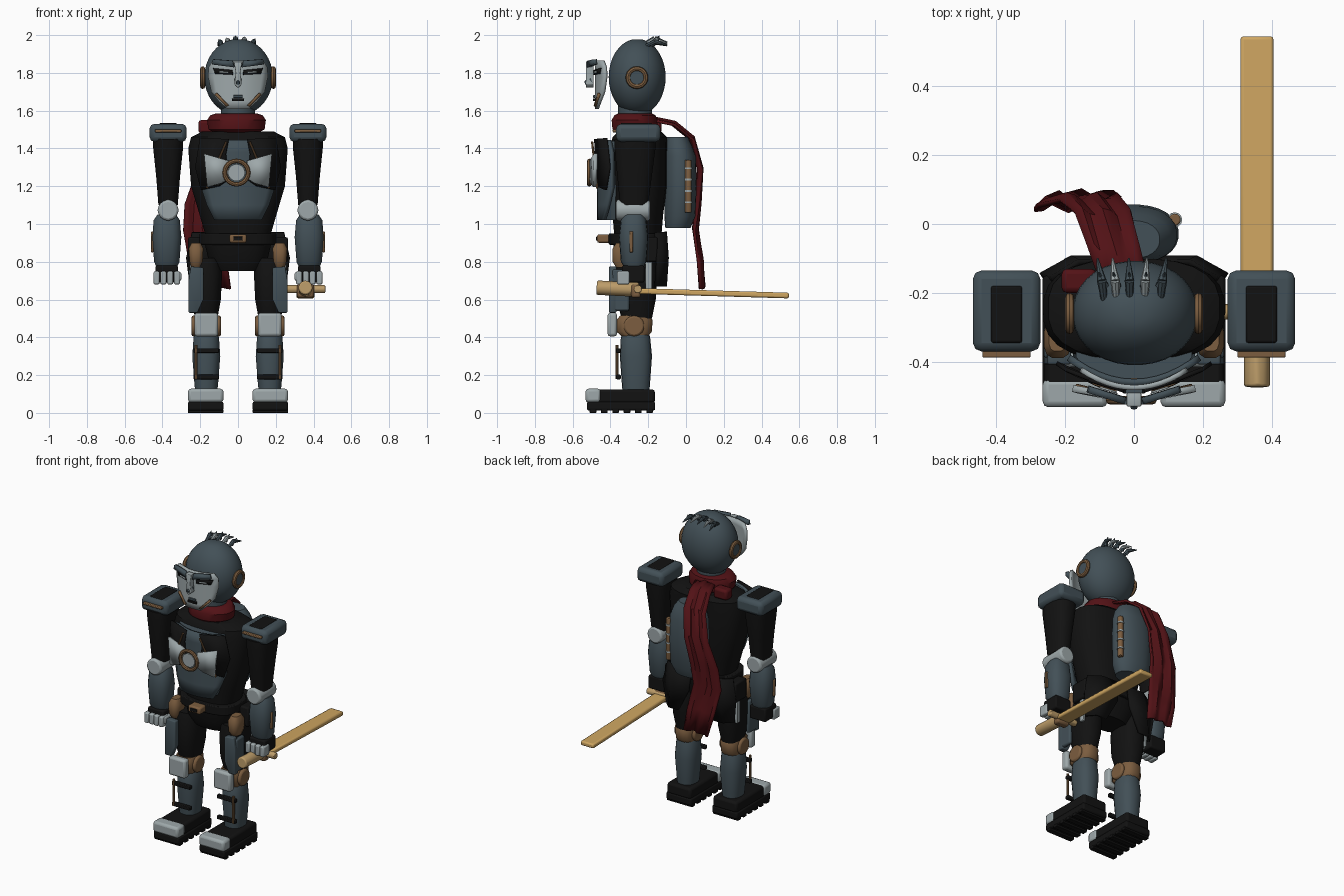
import bpy, bmesh, math
from mathutils import Vector

if "Cube" in bpy.data.objects:
    bpy.data.objects.remove(bpy.data.objects["Cube"])


def material(name, *rgb):
    m = bpy.data.materials.new(name)
    m.use_nodes = True
    m.diffuse_color = (*rgb, 1)
    m.node_tree.nodes["Principled BSDF"].inputs["Base Color"].default_value = (*rgb, 1)
    return m


SLATE = material("slate", .055, .08, .095)
BLACK = material("black", .006, .006, .006)
SILVER = material("silver", .34, .39, .4)
BROWN = material("brown", .2, .11, .05)
RED = material("dark_red", .085, .006, .008)
WOOD = material("light_wood", .62, .38, .12)
GRIP = material("grip_wood", .5, .33, .14)


def finish(name, bm, mat, bevel=0, thick=0):
    """Turn a bmesh into a shaded object with optional thickness and bevel."""
    bmesh.ops.recalc_face_normals(bm, faces=bm.faces)
    me = bpy.data.meshes.new(name)
    bm.to_mesh(me)
    bm.free()
    me.materials.append(mat)
    me.shade_smooth()
    me.set_sharp_from_angle(angle=math.radians(38))
    ob = bpy.data.objects.new(name, me)
    bpy.context.collection.objects.link(ob)
    if thick:
        mod = ob.modifiers.new("thickness", "SOLIDIFY")
        mod.thickness, mod.offset = thick, 0
    if bevel:
        mod = ob.modifiers.new("bevel", "BEVEL")
        mod.width, mod.segments = bevel, 2
    return ob


def box(name, xs, ys, zs, mat, bevel=.01):
    """Box given by its low and high limits on each axis."""
    bm = bmesh.new()
    bmesh.ops.create_cube(bm, size=1)
    lims = (xs, ys, zs)
    for v in bm.verts:
        v.co = [sum(l) / 2 + c * abs(l[1] - l[0]) for c, l in zip(v.co, lims)]
    return finish(name, bm, mat, bevel)


def skin(bm, rings, closed):
    rows = [[bm.verts.new(p) for p in r] for r in rings]
    n = len(rows[0])
    for a, b in zip(rows, rows[1:]):
        for i in range(n if closed else n - 1):
            j = (i + 1) % n
            bm.faces.new((a[i], a[j], b[j], b[i]))
    return rows


def loft(name, cx, sections, mat, n=20, power=2.0, bevel=0):
    """Stack of superellipses; a section is (z, x radius, y front, y back)."""
    def c(v):
        return math.copysign(abs(v) ** (2 / power), v)
    rings = []
    for z, rx, y0, y1 in sections:
        turn = [math.tau * (i + .5) / n for i in range(n)]
        rings.append([(cx + rx * c(math.cos(t)), (y0 + y1) / 2 + (y1 - y0) / 2 * c(math.sin(t)), z)
                      for t in turn])
    bm = bmesh.new()
    rows = skin(bm, rings, True)
    bm.faces.new(rows[0])
    bm.faces.new(rows[-1])
    return finish(name, bm, mat, bevel)


def sheet(name, rows, mat, thick):
    bm = bmesh.new()
    skin(bm, rows, False)
    return finish(name, bm, mat, thick=thick)


def shell(name, y, bend, rows, mat, thick=.015):
    """Curved plate: rows of (z, half width), sides sweeping back."""
    cols = [i / 5 for i in range(-5, 6)]
    return sheet(name, [[(u * w, y + bend * (u * w) ** 2, z) for u in cols] for z, w in rows], mat, thick)


def plate(name, pts, y, mat, s=1, bend=0, thick=.012, bevel=0):
    """Flat outline in x and z, mirrored by s."""
    bm = bmesh.new()
    bm.faces.new([bm.verts.new((s * x, y + bend * x * x, z)) for x, z in pts])
    return finish(name, bm, mat, bevel, thick)


def rod(name, a, b, r, mat, r2=None, n=16, bevel=0):
    a, b = Vector(a), Vector(b)
    bm = bmesh.new()
    bmesh.ops.create_cone(bm, cap_ends=True, segments=n, radius1=r, radius2=r if r2 is None else r2,
                          depth=(b - a).length)
    q = (b - a).to_track_quat("Z", "Y")
    for v in bm.verts:
        v.co = q @ v.co + (a + b) / 2
    return finish(name, bm, mat, bevel)


def ring(name, centre, radius, tube, axis, mat):
    bm = bmesh.new()
    c, k = Vector(centre), Vector(axis).to_track_quat("Z", "Y")
    rings = []
    for i in range(25):
        t = math.tau * i / 24
        d = Vector((math.cos(t), math.sin(t), 0))
        rings.append([c + k @ (d * (radius + tube * math.cos(p)) + Vector((0, 0, tube * math.sin(p))))
                      for p in [math.tau * j / 8 for j in range(8)]])
    skin(bm, rings, True)
    bmesh.ops.remove_doubles(bm, verts=bm.verts, dist=.0001)
    return finish(name, bm, mat)


def dome(z0, z1, rx, y0, y1, steps=12):
    """Sections of an ellipsoid."""
    out, mid, half = [], (y0 + y1) / 2, (y1 - y0) / 2
    for i in range(steps + 1):
        t = math.pi * (.06 + .88 * i / steps)
        k = math.sin(t)
        out.append(((z0 + z1) / 2 - (z1 - z0) / 2 * math.cos(t), rx * k, mid - half * k, mid + half * k))
    return out


# Head, ears and hair
loft("head", .003, dome(1.575, 1.98, .182, -.41, -.107, 16), SLATE, 32, 2.1)
loft("neck", 0, [(1.45, .09, -.36, -.18), (1.63, .09, -.36, -.18)], SLATE)
for s in (-1, 1):
    rod("ear_disc", (s * .16, -.26, 1.775), (s * .192, -.26, 1.775), .045, SLATE, n=24)
    ring("ear_ring", (s * .187, -.26, 1.775), .047, .013, (1, 0, 0), BROWN)
for i, x in enumerate((-.085, -.05, -.012, .03, .075)):
    top = 1.985 - abs(x) * .25
    m = SILVER if i in (1, 3) else SLATE
    rod("hair_root", (x, -.235, top - .035), (x * 1.1, -.165, top), .008, m, .014, 8)
    rod("hair_tip", (x * 1.1, -.165, top), (x * 1.25, -.1, top - .02), .014, m, .003, 8)
    rod("hair_spike", (x, -.18, top - .02), (x * 1.2, -.14, top + .014), .014, SLATE, .002, 6)

# Floating face mask
shell("face_mask", -.475, 2.2, [(1.61, .055), (1.65, .1), (1.7, .138), (1.78, .155), (1.83, .152), (1.865, .13)], SILVER)
plate("nose", [(0, 1.72), (.02, 1.74), (.012, 1.8), (.022, 1.86), (-.022, 1.86), (-.012, 1.8), (-.02, 1.74)],
      -.51, SILVER, thick=.04, bevel=.004)
rod("nose_tip", (0, -.5, 1.76), (0, -.535, 1.745), .022, SLATE, .01, 6)
box("mouth", (-.032, .032), (-.492, -.478), (1.65, 1.665), BLACK, .003)
box("lip", (-.025, .025), (-.492, -.478), (1.668, 1.682), SLATE, .003)
for s in (-1, 1):
    plate("brow", [(.02, 1.83), (.135, 1.845), (.13, 1.872), (.03, 1.865)], -.515, SLATE, s, 2, .02)
    plate("eye", [(.028, 1.79), (.12, 1.795), (.132, 1.825), (.03, 1.815)], -.487, BLACK, s, 2, .009)
    plate("eye_light", [(.05, 1.798), (.1, 1.8), (.098, 1.81), (.052, 1.807)], -.494, SILVER, s, 2, .006)
    plate("cheek_line", [(.05, 1.628), (.062, 1.622), (.122, 1.685), (.112, 1.694)], -.488, BROWN, s, 2, .012)

# Scarf: collar, knot and long tail
loft("scarf_collar", -.008, [(1.485, .12, -.37, -.16), (1.5, .15, -.39, -.15), (1.55, .157, -.395, -.15),
                             (1.575, .14, -.38, -.16), (1.585, .11, -.36, -.18)], RED, 24)
box("scarf_knot", (-.21, -.11), (-.2, -.13), (1.48, 1.55), RED, .015)
path = [(-.03, -.17, 1.56, .07), (-.06, -.07, 1.54, .075), (-.09, .03, 1.46, .08), (-.13, .075, 1.3, .085),
        (-.18, .065, 1.12, .1), (-.19, .05, .98, .1), (-.16, .075, .82, .1), (-.13, .085, .67, .09)]
sheet("scarf_tail", [[(x + w * u / 4, y + .012 * math.sin(u * 1.8 + z * 5), z - .015 * abs(u) / 4)
                      for u in range(-4, 5)] for x, y, z, w in path], RED, .014)

# Torso and chest
loft("torso", 0, [(.93, .17, -.38, -.13), (1.05, .205, -.39, -.12), (1.2, .25, -.4, -.1), (1.4, .265, -.4, -.1),
                  (1.46, .25, -.39, -.1), (1.49, .19, -.36, -.13)], BLACK, 24, 2.6)
shell("chest_plate", -.46, 2, [(1.02, .12), (1.1, .16), (1.19, .19), (1.38, .19), (1.445, .17)], SLATE, .02)
loft("chest_core", 0, [(1.02, .115, -.44, -.3), (1.19, .18, -.45, -.3), (1.44, .17, -.45, -.3)], SLATE)
for s in (-1, 1):
    plate("chest_panel", [(.05, 1.45), (.2, 1.455), (.225, 1.3), (.195, 1.18), (.1, 1.2), (.05, 1.235), (.065, 1.37)],
          -.485, BLACK, s, 1.6)
    plate("chest_wing", [(.05, 1.335), (.178, 1.372), (.162, 1.195), (.09, 1.215), (.05, 1.24)], -.503, SILVER, s, .8, .02)
    rod("chest_cord", (s * .062, -.497, 1.435), (s * .165, -.47, 1.19), .006, BROWN, n=8)
ring("chest_ring", (-.008, -.512, 1.272), .062, .012, (0, 1, 0), BROWN)
rod("chest_core_disc", (-.008, -.5, 1.272), (-.008, -.515, 1.272), .045, SILVER, n=24)

# Hips, belt, pouches and coat tails
loft("pelvis", 0, [(.75, .12, -.34, -.17), (.82, .16, -.38, -.14), (.95, .19, -.39, -.13)], BLACK, 20, 2.6)
loft("belt", 0, [(.89, .205, -.41, -.115), (.95, .205, -.41, -.115)], BLACK, 24, 2.8, .006)
box("buckle", (-.045, .045), (-.47, -.4), (.9, .945), BROWN)
box("buckle_core", (-.025, .025), (-.476, -.46), (.912, .933), BLACK, .003)
for s in (-1, 1):
    loft("hip_pouch", s * .222, [(.77, .025, -.37, -.3), (.8, .035, -.39, -.28), (.87, .04, -.39, -.28),
                                 (.9, .025, -.37, -.3)], BROWN, 12, 3)
    box("side_pouch", (s * .2, s * .265), (-.27, -.15), (.8, .93), BLACK)
    sheet("coat_tail", [[(s * x, y, .96 - .02 * x) for x, y in ((.04, -.11), (.16, -.11), (.24, -.16))],
                        [(s * x, y, .82) for x, y in ((.05, -.1), (.18, -.1), (.27, -.15))],
                        [(s * x, y, .67) for x, y in ((.13, -.11), (.2, -.11), (.25, -.16))]], BLACK, .018)
    box("hip_blade", (s * .235, s * .255), (-.215, -.18), (.65, .8), SILVER, .005)

# Backpack with side tubes
loft("backpack", -.005, [(.98, .1, -.11, .025), (1.04, .128, -.115, .05), (1.2, .135, -.115, .057),
                         (1.36, .13, -.115, .052), (1.42, .11, -.11, .03), (1.46, .08, -.1, .01)], SLATE, 28, 2.2)
for s in (-1, 1):
    rod("pack_tube", (s * .118, .012, 1.06), (s * .118, .012, 1.34), .018, BROWN, n=12, bevel=.005)
    for z in (1.11, 1.17, 1.23, 1.29):
        rod("tube_clip", (s * .118, .012, z), (s * .118, .012, z + .01), .022, SILVER, n=12)

for s in (-1, 1):
    # Arms
    ax = s * .37
    pad = (ax - .098, ax + .098)
    box("shoulder_pad", pad, (-.37, -.135), (1.435, 1.53), SLATE, .025)
    box("pad_top", (ax - .045, ax + .045), (-.345, -.18), (1.52, 1.536), BLACK, .006)
    box("pad_trim", (ax - .07, ax + .07), (-.388, -.365), (1.485, 1.5), BROWN, .004)
    loft("upper_arm", ax, [(1.1, .052, -.35, -.2), (1.25, .064, -.365, -.18), (1.4, .08, -.38, -.16),
                           (1.45, .08, -.38, -.16)], BLACK, 16, 2.6)
    rod("elbow", (ax, -.37, 1.073), (ax, -.19, 1.073), .056, SILVER, n=12, bevel=.012)
    fx = s * .377
    loft("forearm", fx, [(.76, .05, -.32, -.23), (.8, .068, -.345, -.21), (.93, .078, -.355, -.2),
                         (1.02, .07, -.345, -.21), (1.05, .05, -.33, -.22)], SLATE, 18, 2.5)
    box("forearm_strip", (s * .447, s * .46), (-.3, -.28), (.85, .96), BROWN, .004)
    box("palm", (fx - .06, fx + .06), (-.34, -.22), (.69, .78), BLACK)
    for i in range(4):
        x = fx - .054 + i * .036
        box("finger", (x - .016, x + .016), (-.365, -.3), (.68, .75), SILVER, .008)
    box("thumb", (s * .3, s * .325), (-.35, -.27), (.7, .745), SILVER, .008)

    # Legs
    lx = s * .168
    loft("thigh", lx, [(.5, .06, -.34, -.18), (.6, .078, -.37, -.16), (.74, .085, -.375, -.15),
                       (.82, .075, -.36, -.16)], BLACK, 18, 2.5)
    plate("thigh_plate", [(.262, .53), (.215, .53), (.183, .6), (.183, .77), (.25, .775), (.262, .7)],
          -.388, SLATE, s, thick=.04, bevel=.006)
    box("thigh_side", (s * .235, s * .262), (-.39, -.3), (.54, .76), SLATE)
    rod("knee_joint", (lx - .078, -.275, .46), (lx + .078, -.275, .46), .055, BROWN, n=14, bevel=.01)
    loft("knee_band", lx, [(.405, .06, -.34, -.2), (.43, .066, -.37, -.18), (.49, .066, -.37, -.175),
                           (.515, .06, -.35, -.19)], BROWN, 16, 2.6)
    box("knee_guard", (lx - .063, lx + .063), (-.415, -.365), (.405, .53), SILVER, .014)
    loft("shin", lx, [(.1, .058, -.335, -.195), (.16, .064, -.34, -.19), (.3, .075, -.35, -.18),
                      (.4, .068, -.345, -.19), (.43, .055, -.33, -.2)], SLATE, 18, 2.4)
    for z in (.19, .33):
        box("shin_strap", (lx - .068, lx + .068), (-.37, -.345), (z - .012, z + .012), BLACK, .004)
    rod("shin_rod", (s * .222, -.365, .18), (s * .222, -.365, .36), .008, BROWN, n=8)

    # Feet
    fo = (s * .265, s * .077)
    box("sole", fo, (-.525, -.163), (.012, .06), BLACK)
    box("shoe", (s * .26, s * .082), (-.5, -.165), (.05, .125), BLACK, .015)
    box("toe_cap", fo, (-.532, -.45), (.055, .128), SILVER, .016)
    for i in range(6):
        y = -.51 + i * .06
        box("tread", fo, (y, y + .035), (0, .02), BLACK, .003)

# Wooden sword held in the left hand
wx = .357
rod("sword_grip", (wx, -.473, .663), (wx, -.25, .652), .038, GRIP, n=12, bevel=.008)
rod("sword_guard", (wx - .105, -.255, .655), (wx + .105, -.255, .655), .022, GRIP, n=12, bevel=.006)
box("sword_collar", (wx - .045, wx + .045), (-.29, -.24), (.61, .68), BROWN, .012)
blade = box("sword_blade", (wx - .048, wx + .048), (-.25, .545), (.622, .652), WOOD, .009)
for v in blade.data.vertices:
    v.co.z -= .03 * (v.co.y + .25) - .008
